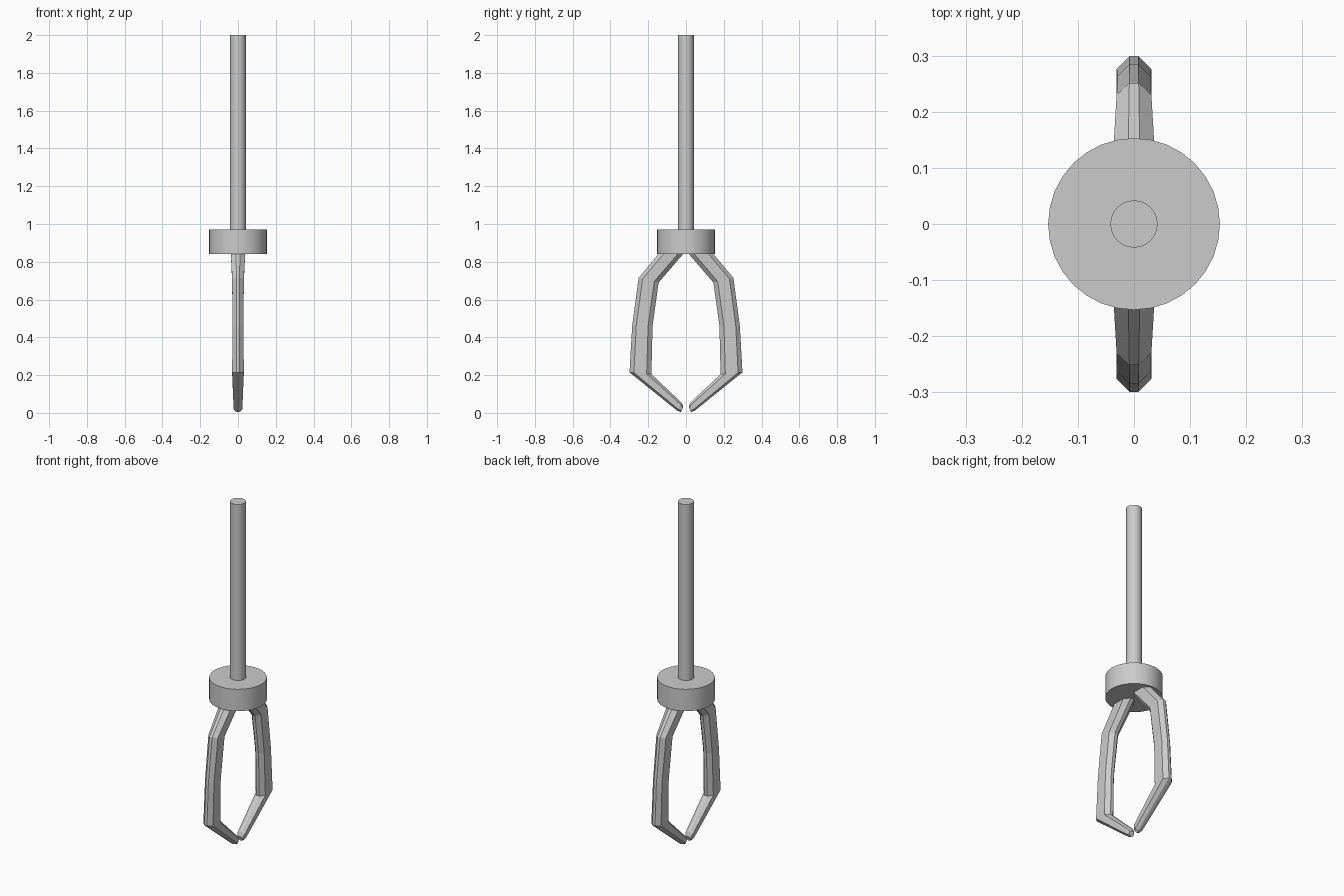
import bpy, bmesh, math

if "Cube" in bpy.data.objects:
    bpy.data.objects.remove(bpy.data.objects["Cube"])


def cylinder(name, radius, z0, z1, sides=32):
    bpy.ops.mesh.primitive_cylinder_add(vertices=sides, radius=radius, depth=z1 - z0,
                                        location=(0, 0, (z0 + z1) / 2))
    ob = bpy.context.object
    ob.name = name
    bpy.ops.object.shade_smooth_by_angle(angle=math.radians(30))
    return ob


# Claw stations: outer (y, z), inner (y, z), half width in x
STATIONS = [
    ((0.121, 0.87), (-0.01, 0.87), 0.039),
    ((0.251, 0.715), (0.145, 0.69), 0.031),
    ((0.285, 0.46), (0.177, 0.46), 0.029),
    ((0.299, 0.215), (0.183, 0.205), 0.031),
    ((0.047, 0.012), (0.022, 0.053), 0.023),
    ((0.026, 0.004), (0.015, 0.032), 0.016),
]
# Octagonal section: (x factor, fraction from outer to inner)
OCTAGON = [(0.27, 0), (1, 0.2), (1, 0.78), (0.3, 1),
           (-0.3, 1), (-1, 0.78), (-1, 0.2), (-0.27, 0)]


def claw(name, side):
    bm = bmesh.new()
    rings = []
    for (oy, oz), (iy, iz), w in STATIONS:
        rings.append([bm.verts.new((fx * w, side * (oy + (iy - oy) * t), oz + (iz - oz) * t))
                      for fx, t in OCTAGON])
    for a, b in zip(rings, rings[1:]):
        for i in range(8):
            j = (i + 1) % 8
            bm.faces.new((a[i], a[j], b[j], b[i]))
    bm.faces.new(rings[0])
    bm.faces.new(rings[-1])
    bmesh.ops.recalc_face_normals(bm, faces=bm.faces)
    mesh = bpy.data.meshes.new(name)
    bm.to_mesh(mesh)
    bm.free()
    bpy.context.collection.objects.link(bpy.data.objects.new(name, mesh))


# Hanging rod and hub disc
cylinder("rod", 0.042, 0.96, 2.0)
cylinder("hub", 0.153, 0.842, 0.97)

# Two opposed grabbing claws
claw("back_claw", 1)
claw("front_claw", -1)
